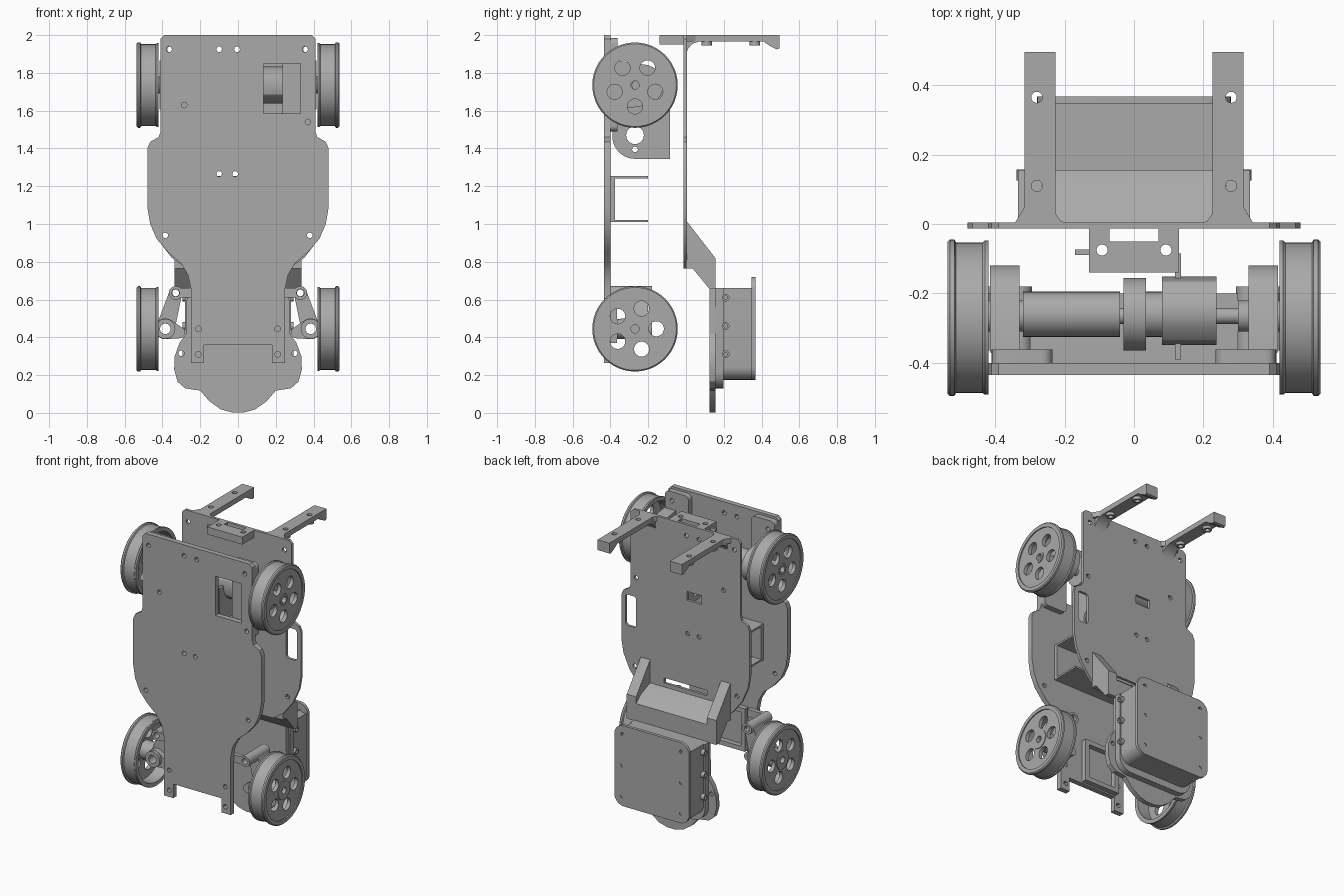
import bpy, bmesh
from math import cos, sin, pi, radians
from mathutils import Vector
from mathutils.geometry import convex_hull_2d

if "Cube" in bpy.data.objects:
    bpy.data.objects.remove(bpy.data.objects["Cube"])

grey = bpy.data.materials.new("plain grey")
grey.use_nodes = True
grey.diffuse_color = (0.4, 0.4, 0.4, 1)
grey.node_tree.nodes["Principled BSDF"].inputs["Base Color"].default_value = (0.4, 0.4, 0.4, 1)


def finish(name, bm):
    """Clean a bmesh and turn it into a named object with sharp edges kept."""
    bmesh.ops.remove_doubles(bm, verts=bm.verts, dist=0.0004)
    bmesh.ops.recalc_face_normals(bm, faces=bm.faces)
    mesh = bpy.data.meshes.new(name)
    bm.to_mesh(mesh)
    bm.free()
    mesh.materials.append(grey)
    ob = bpy.data.objects.new(name, mesh)
    bpy.context.collection.objects.link(ob)
    bpy.ops.object.select_all(action="DESELECT")
    ob.select_set(True)
    bpy.context.view_layer.objects.active = ob
    bpy.ops.object.shade_smooth_by_angle(angle=radians(30))
    return ob


def place(axis, u, v, w):
    """Map profile coordinates u, v and depth w to the world."""
    return Vector({"X": (w, u, v), "Y": (u, w, v), "Z": (u, v, w)}[axis])


def circle(u, v, r, n=24, start=0.0):
    return [(u + r * cos(start + 2 * pi * i / n), v + r * sin(start + 2 * pi * i / n)) for i in range(n)]


def hull(*loops):
    pts = [Vector(p) for loop in loops for p in loop]
    return [tuple(pts[i]) for i in convex_hull_2d(pts)]


def rect(u0, u1, v0, v1, r=0.0):
    if r == 0:
        return [(u0, v0), (u1, v0), (u1, v1), (u0, v1)]
    return hull(*[circle(u, v, r) for u in (u0 + r, u1 - r) for v in (v0 + r, v1 - r)])


def mirrored(half):
    """Close a right-hand outline with its mirror image."""
    return half + [(-u, v) for u, v in reversed(half)]


def plate(name, axis, lo, hi, outline, holes=()):
    """Extrude an outline with holes along an axis."""
    lo, hi = min(lo, hi), max(lo, hi)
    cu = bpy.data.curves.new(name, "CURVE")
    cu.dimensions, cu.fill_mode, cu.extrude = "2D", "BOTH", (hi - lo) / 2
    for loop in [outline, *holes]:
        sp = cu.splines.new("POLY")
        sp.points.add(len(loop) - 1)
        for p, (u, v) in zip(sp.points, loop):
            p.co = (u, v, 0, 1)
        sp.use_cyclic_u = True
    tmp = bpy.data.objects.new(name, cu)
    bpy.context.collection.objects.link(tmp)
    bpy.context.view_layer.update()
    mesh = bpy.data.meshes.new_from_object(tmp.evaluated_get(bpy.context.evaluated_depsgraph_get()))
    bm = bmesh.new()
    bm.from_mesh(mesh)
    bpy.data.objects.remove(tmp)
    bpy.data.meshes.remove(mesh)
    bpy.data.curves.remove(cu)
    for v in bm.verts:
        v.co = place(axis, v.co.x, v.co.y, v.co.z + (lo + hi) / 2)
    return finish(name, bm)


def lathe(name, profile, y, z, s=1, n=48):
    """Turn a closed (x, radius) profile around an axle running along x."""
    bm = bmesh.new()
    vs = [bm.verts.new((s * x, y + r, z)) for x, r in profile]
    es = [bm.edges.new((vs[i - 1], vs[i])) for i in range(len(vs))]
    bmesh.ops.spin(bm, geom=vs + es, cent=(0, y, z), axis=(1, 0, 0), angle=2 * pi, steps=n)
    return finish(name, bm)


def tube(name, axis, lo, hi, u, v, r, inner=0.0):
    return plate(name, axis, lo, hi, circle(u, v, r, 32), [circle(u, v, inner)] if inner else [])


AXLE_Y, REAR_Z, FRONT_Z = -0.27, 1.735, 0.445
sides = (("left", 1), ("right", -1))

# Front chassis plate with window and screw holes
shoulder = [(0.39, 2), (0.41, 1.98), (0.41, 1.49), (0.42, 1.46), (0.465, 1.435), (0.48, 1.4)]
front_half = shoulder + [(0.48, 1.09), (0.465, 1.0), (0.43, 0.92), (0.37, 0.85), (0.3, 0.79),
                         (0.265, 0.73), (0.25, 0.66), (0.25, 0.265), (0.18, 0.265), (0.18, 0.36)]
dots = [(-0.365, 1.925), (0.355, 1.925), (-0.1, 1.925), (-0.005, 1.925), (-0.285, 1.63), (0.37, 1.54),
        (-0.1, 1.265), (-0.015, 1.265), (-0.385, 0.94), (0.38, 0.94)]
dots += [(s * 0.21, z) for s in (1, -1) for z in (0.31, 0.445)]
plate("front_chassis_plate", "Y", -0.435, -0.4, mirrored(front_half),
      [circle(u, v, 0.015, 12) for u, v in dots] + [rect(0.135, 0.33, 1.585, 1.85)])
plate("front_chassis_rail", "Y", -0.4, -0.365, rect(-0.185, 0.08, 0.37, 0.66), [rect(-0.155, 0.05, 0.4, 0.63)])

# Open cradle behind the front plate
plate("cradle", "X", -0.3, 0.3, [(-0.4, 1.01), (-0.2, 1.01), (-0.2, 1.022), (-0.375, 1.022),
                                 (-0.375, 1.242), (-0.2, 1.242), (-0.2, 1.255), (-0.4, 1.255)])

# Back chassis plate
back_half = shoulder + [(0.48, 1.1), (0.465, 1.01), (0.42, 0.91), (0.35, 0.82), (0.27, 0.765)]
back_holes = [circle(u, v, 0.015, 12) for u, v in dots[:10]]
back_holes += [rect(0.37, 0.45, 1.2, 1.41, 0.02), rect(-0.12, -0.01, 1.49, 1.55), rect(-0.16, 0.16, 0.885, 0.92)]
plate("back_chassis_plate", "Y", -0.013, 0.005, mirrored(back_half), back_holes)

# Clip on top of the back plate
plate("top_clip", "Z", 1.95, 2.0, [(-0.13, -0.14), (0.13, -0.14), (0.13, -0.012), (0.07, -0.012), (0.07, -0.05),
                                   (-0.07, -0.05), (-0.07, -0.012), (-0.13, -0.012)],
      [circle(s * 0.092, -0.075, 0.016) for s in (1, -1)])
plate("clip_peg", "Z", 1.965, 1.985, rect(-0.17, -0.13, -0.09, -0.074))

for side, s in sides:
    # Support arms
    arm = [(0.18, 0), (0.21, 0.008), (0.226, 0.03), (0.226, 0.495), (0.315, 0.495), (0.315, 0.05), (0.345, 0)]
    plate(side + "_arm", "Z", 1.965, 2.0, [(s * u, v) for u, v in arm],
          [circle(s * 0.28, y, 0.016, 16) for y in (0.11, 0.365)])
    plate(side + "_arm_tip", "X", s * 0.226, s * 0.315,
          [(0.41, 1.966), (0.44, 1.945), (0.48, 1.925), (0.495, 1.93), (0.495, 1.999), (0.41, 1.999)])
    plate(side + "_arm_root", "X", s * 0.226, s * 0.315, [(0, 1.9), (0.012, 1.93), (0.035, 1.955), (0.07, 1.966), (0, 1.97)])
    for y in (0.11, 0.365):
        tube(side + "_arm_boss", "Z", 1.945, 1.966, s * 0.28, y, 0.028, 0.016)

    # Wheels: hollow tyre, drilled disc, hub
    for end, z, start, boss in (("rear", REAR_Z, -pi / 2, 0.038), ("front", FRONT_Z, 0, 0.062)):
        name = f"{end}_{side}_wheel"
        lathe(name + "_tyre", [(0.42, 0.195), (0.42, 0.222), (0.43, 0.222), (0.436, 0.217), (0.513, 0.217),
                               (0.518, 0.226), (0.53, 0.226), (0.537, 0.219), (0.537, 0.195)], AXLE_Y, z, s)
        holes = [circle(u, v, 0.04) for u, v in circle(AXLE_Y, z, 0.113, 5, start)]
        plate(name + "_disc", "X", s * 0.505, s * 0.53, circle(AXLE_Y, z, 0.2, 48), holes + [circle(AXLE_Y, z, 0.025)])
        tube(name + "_hub", "X", s * 0.42, s * 0.535, AXLE_Y, z, boss, 0.022)

    # Rear bearing holders
    plate(side + "_bearing_base", "Y", -0.4, -0.362, rect(*sorted((s * 0.235, s * 0.41)), 1.49, 1.985, 0.03),
          [circle(s * 0.36, 1.925, 0.015, 12)])
    plate(side + "_bearing_upright", "X", s * 0.33, s * 0.415,
          hull(circle(AXLE_Y + 0.04, REAR_Z, 0.11), rect(-0.37, -0.363, REAR_Z - 0.13, REAR_Z + 0.13)))

    # Steering knuckles and their pivots
    px, kx, pz = s * 0.33, s * 0.385, 0.635
    plate(side + "_knuckle", "Y", -0.31, -0.2, hull(circle(px, pz, 0.034), circle(kx, FRONT_Z, 0.05)),
          [circle(kx, FRONT_Z, 0.028), circle(px, pz, 0.018)])
    plate(side + "_knuckle_block", "Y", -0.345, -0.22,
          hull(circle(s * 0.31, 0.425, 0.03), circle(kx, FRONT_Z, 0.055)), [circle(kx, FRONT_Z, 0.028)])
    tube(side + "_knuckle_bush", "Y", -0.365, -0.18, kx, FRONT_Z, 0.053, 0.028)
    tube(side + "_pivot_bush", "Y", -0.4, -0.18, px, pz, 0.036, 0.02)
    plate(side + "_pivot_mount", "Y", -0.4, -0.37, rect(*sorted((s * 0.2, s * 0.31)), 0.61, 0.66))
    tube(side + "_stub_axle", "X", s * 0.425, s * 0.51, AXLE_Y, FRONT_Z, 0.026)

    # Gussets joining the back plate to the housing
    plate(side + "_gusset", "X", s * 0.265, s * 0.335, [(0, 1.02), (0.155, 0.82), (0.155, 0.655), (0.125, 0.655),
                                                       (0.035, 0.765), (0, 0.765)])
    # Screws along the housing
    for z in (0.31, 0.46, 0.61):
        tube("housing_screw", "X", s * 0.26, s * 0.295, 0.21, z, 0.02, 0.01)

# Rear drive: axle, motor, disc, gear and mount
tube("rear_axle", "X", -0.5, 0.5, AXLE_Y + 0.005, REAR_Z, 0.023)
for s in (1, -1):
    tube("axle_collar", "X", s * 0.3, s * 0.43, AXLE_Y + 0.005, REAR_Z, 0.045)
tube("motor", "X", -0.32, -0.04, -0.26, REAR_Z, 0.065)
tube("motor_flange", "X", -0.03, 0.035, -0.26, REAR_Z, 0.104)
tube("motor_shaft", "X", 0.03, 0.09, -0.26, REAR_Z, 0.065)
plate("drive_gear", "X", 0.08, 0.238, circle(-0.25, REAR_Z, 0.098, 12))
plate("motor_mount", "X", 0.118, 0.135, hull(circle(-0.27, 1.465, 0.12, 40), rect(-0.39, -0.085, 1.7, 1.75),
                                             [(-0.085, 1.345)]),
      [circle(-0.27, 1.47, 0.047), circle(-0.27, 1.395, 0.015)])

# Sloping panel between the gussets
plate("link_panel", "X", -0.27, 0.27, [(0, 0.86), (0.1, 0.82), (0.155, 0.775), (0.155, 0.655), (0.125, 0.655),
                                       (0.04, 0.77), (0, 0.77)])

# Housing with nose plate
nose = [(0.27, 0.66), (0.275, 0.42), (0.31, 0.37), (0.335, 0.3), (0.338, 0.23), (0.32, 0.165), (0.28, 0.13),
        (0.2, 0.118), (0.15, 0.06), (0.09, 0.018), (0.03, 0.002), (0, 0)]
plate("nose_plate", "Y", 0.125, 0.157, mirrored(nose[:-1]),
      [circle(s * 0.3, 0.315, 0.015, 12) for s in (1, -1)])
plate("housing_flange", "Y", 0.155, 0.198, hull(rect(-0.28, 0.28, 0.13, 0.4, 0.09), rect(-0.28, 0.28, 0.5, 0.66)))
body = plate("housing_body", "Y", 0.195, 0.362, hull(rect(-0.27, 0.27, 0.175, 0.4, 0.07), rect(-0.27, 0.27, 0.5, 0.66)))
plate("housing_lid", "Y", 0.346, 0.367, rect(-0.28, 0.28, 0.175, 0.72, 0.07),
      [circle(s * 0.22, z, 0.012, 12) for s in (1, -1) for z in (0.24, 0.45, 0.66)])
